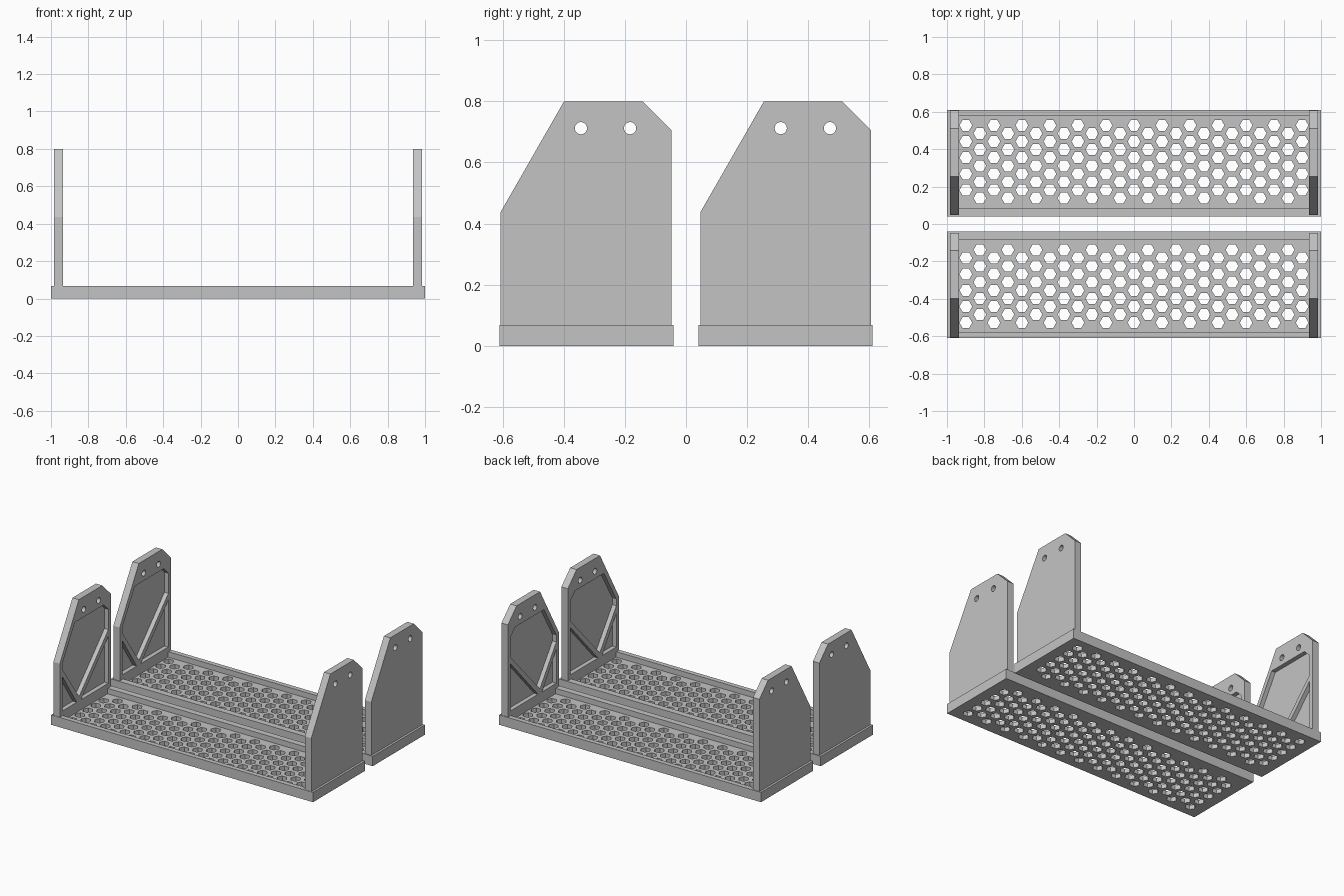
import bpy, bmesh, math
from mathutils import Matrix, Vector

if "Cube" in bpy.data.objects:
    bpy.data.objects.remove(bpy.data.objects["Cube"])

grey = bpy.data.materials.new("plain grey")
grey.diffuse_color = (0.55, 0.55, 0.55, 1)
grey.use_nodes = True
grey.node_tree.nodes["Principled BSDF"].inputs["Base Color"].default_value = grey.diffuse_color


def ngon(cx, cy, r, n):
    return [(cx + r * math.cos(2 * math.pi * i / n), cy + r * math.sin(2 * math.pi * i / n))
            for i in range(n)]


def rect(x0, x1, y0, y1):
    return [(x0, y0), (x1, y0), (x1, y1), (x0, y1)]


def slab(name, loops, layers, matrix):
    """Extrude outlines with holes; layers are (loops, low, high) along the local z axis."""
    bm = bmesh.new()
    for shape, low, high in layers:
        curve = bpy.data.curves.new("outline", 'CURVE')
        curve.dimensions = '2D'
        curve.fill_mode = 'BOTH'
        curve.extrude = (high - low) / 2
        for pts in loops + shape:
            s = curve.splines.new('POLY')
            s.points.add(len(pts) - 1)
            for p, (x, y) in zip(s.points, pts):
                p.co = (x, y, 0, 1)
            s.use_cyclic_u = True
        tmp = bpy.data.objects.new("outline", curve)
        bpy.context.collection.objects.link(tmp)
        mesh = bpy.data.meshes.new_from_object(
            tmp.evaluated_get(bpy.context.evaluated_depsgraph_get()))
        mesh.transform(Matrix.Translation((0, 0, (low + high) / 2)))
        part = bmesh.new()
        part.from_mesh(mesh)
        bmesh.ops.remove_doubles(part, verts=part.verts, dist=1e-5)
        bmesh.ops.recalc_face_normals(part, faces=part.faces)
        part.to_mesh(mesh)
        part.free()
        bm.from_mesh(mesh)
        bpy.data.objects.remove(tmp)
        bpy.data.curves.remove(curve)
        bpy.data.meshes.remove(mesh)
    bm.transform(matrix)
    if matrix.determinant() < 0:
        bmesh.ops.reverse_faces(bm, faces=bm.faces)
    mesh = bpy.data.meshes.new(name)
    bm.to_mesh(mesh)
    bm.free()
    mesh.materials.append(grey)
    for f in mesh.polygons:
        f.use_smooth = False
        f.material_index = 0
    obj = bpy.data.objects.new(name, mesh)
    bpy.context.collection.objects.link(obj)
    return obj


# Tray outlines: wide rail towards the middle gap, narrow rail outside
RIM_H, FLOOR_H = 0.068, 0.03
rim = [rect(-1, 1, 0.041, 0.61), rect(-0.937, 0.937, 0.085, 0.577)]

# Honeycomb floor, staggered columns
PITCH = 0.0865
cells = []
for c in range(25):
    shift = PITCH / 4 if c % 2 == 0 else -PITCH / 4
    for r in range(5):
        cells.append(ngon((c - 12) * PITCH * 0.866, 0.333 + shift + (r - 2) * PITCH, 0.034, 6))
floor = [rect(-0.937, 0.937, 0.085, 0.577)] + cells

# Side panel outline in (y, z), with two round bolt holes
panel = [[(0.0, RIM_H), (0.559, RIM_H), (0.559, 0.705), (0.464, 0.80), (0.208, 0.80), (0.0, 0.437)],
         ngon(0.263, 0.712, 0.02, 24), ngon(0.424, 0.712, 0.02, 24)]

# Pockets on the inner face, split by a V of ribs
pockets = [
    [(0.21, 0.13), (0.53, 0.47), (0.53, 0.61), (0.48, 0.66), (0.165, 0.66), (0.03, 0.43), (0.03, 0.385)],
    [(0.03, 0.10), (0.185, 0.10), (0.03, 0.335)],
    [(0.23, 0.10), (0.53, 0.10), (0.53, 0.425)],
]
SKIN, THICK = 0.019, 0.049

for tray, sy, y0 in (("front", -1, -0.607), ("back", 1, 0.047)):
    flip = Matrix.Diagonal((1, sy, 1, 1))
    slab(tray + "_tray_rim", rim, [([], 0, RIM_H)], flip)
    slab(tray + "_honeycomb_floor", floor, [([], 0, FLOOR_H)], flip)
    for side, sx in (("left", -1), ("right", 1)):
        # local (x, y, z) -> world (outer face inward, y, z)
        m = Matrix(((0, 0, -sx, sx * 0.985), (1, 0, 0, y0), (0, 1, 0, 0), (0, 0, 0, 1)))
        slab(f"{tray}_{side}_panel", panel, [([], 0, SKIN), (pockets, SKIN, THICK)], m)
